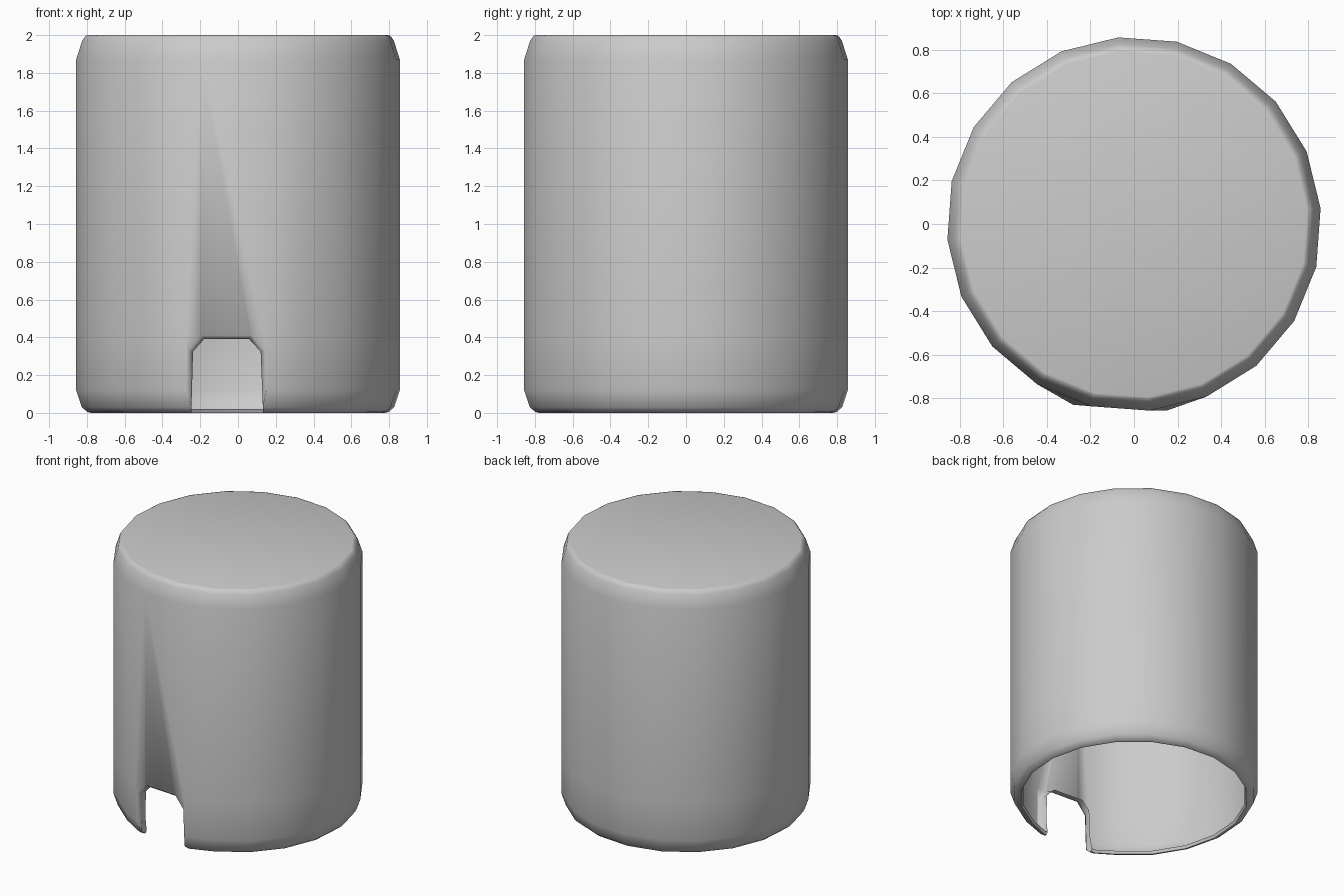
import bpy, bmesh, math
from mathutils import Vector

if "Cube" in bpy.data.objects:
    bpy.data.objects.remove(bpy.data.objects["Cube"])

SIDES = 20
PHASE = math.radians(4.8)

# Cross-section (radius, height): outside from top to bottom, then inside back up
PROFILE = [(0.797, 2.0), (0.81, 1.996), (0.828, 1.97), (0.86, 1.87), (0.86, 0.40),
           (0.86, 0.12), (0.83, 0.03), (0.80, 0.005), (0.78, 0.0), (0.77, 0.02),
           (0.79, 0.13), (0.79, 0.40), (0.79, 1.86), (0.77, 1.94)]


def finish(bm, name):
    bmesh.ops.recalc_face_normals(bm, faces=bm.faces)
    mesh = bpy.data.meshes.new(name)
    bm.to_mesh(mesh)
    bm.free()
    obj = bpy.data.objects.new(name, mesh)
    bpy.context.collection.objects.link(obj)
    return obj


# Cap, flared slightly around the front notch
FLARE = {14: (-0.28, -0.83), 15: (0.15, -0.857)}
bm = bmesh.new()
rings = []
for r, z in PROFILE:
    ring = []
    for i in range(SIDES):
        a = PHASE + i * math.tau / SIDES
        x, y = r * math.cos(a), r * math.sin(a)
        if i in FLARE and z <= 0.40:
            fx, fy = FLARE[i]
            x, y = fx, fy + (0.86 - r)
        ring.append(bm.verts.new((x, y, z)))
    rings.append(ring)
bm.faces.new(rings[0])
bm.faces.new(rings[-1])
for up, low in zip(rings, rings[1:]):
    for i in range(SIDES):
        j = (i + 1) % SIDES
        if i == 13:
            bm.faces.new((up[i], up[j], low[j]))
            bm.faces.new((up[i], low[j], low[i]))
        elif i == 15:
            bm.faces.new((up[i], up[j], low[i]))
            bm.faces.new((up[j], low[j], low[i]))
        else:
            bm.faces.new((up[i], up[j], low[j], low[i]))
cap = finish(bm, "cap_shell")

# Notch cutter, widening towards the outside for a softened rim
bm = bmesh.new()
sections = []
for y, g in ((-1.0, 0.022), (-0.846, 0.022), (-0.815, 0.0), (-0.5, 0.0)):
    pts = [(-0.25 - g, -0.1), (-0.238 - g, 0.325), (-0.18 - g / 2, 0.39 + g),
           (0.06 + g / 2, 0.39 + g), (0.12 + g, 0.325), (0.137 + g, -0.1)]
    sections.append([bm.verts.new((x, y - 0.0615 * (x + 0.065), z)) for x, z in pts])
bm.faces.new(sections[0])
bm.faces.new(sections[-1])
for a, b in zip(sections, sections[1:]):
    for i in range(6):
        j = (i + 1) % 6
        bm.faces.new((a[i], a[j], b[j], b[i]))
cutter = finish(bm, "notch_cutter")
cutter.hide_render = True

# Cut the notch
bpy.context.view_layer.objects.active = cap
cap.select_set(True)
mod = cap.modifiers.new("notch", 'BOOLEAN')
mod.operation = 'DIFFERENCE'
mod.solver = 'EXACT'
mod.object = cutter
bpy.ops.object.modifier_apply(modifier=mod.name)
bpy.data.objects.remove(cutter, do_unlink=True)

# Remove the inner wall: a single-sheet shell with a turned-in lip remains
bm = bmesh.new()
bm.from_mesh(cap.data)
inner = []
for f in bm.faces:
    c = f.calc_center_median()
    radial = Vector((c.x, c.y, 0))
    facing_in = radial.length > 0.1 and f.normal.dot(radial.normalized()) < -0.75 and c.z > 0.02
    if facing_in or (f.normal.z < -0.3 and c.z > 1.0):
        inner.append(f)
bmesh.ops.delete(bm, geom=inner, context='FACES')
bm.to_mesh(cap.data)
bm.free()
bpy.ops.object.shade_smooth_by_angle(angle=math.radians(60))
